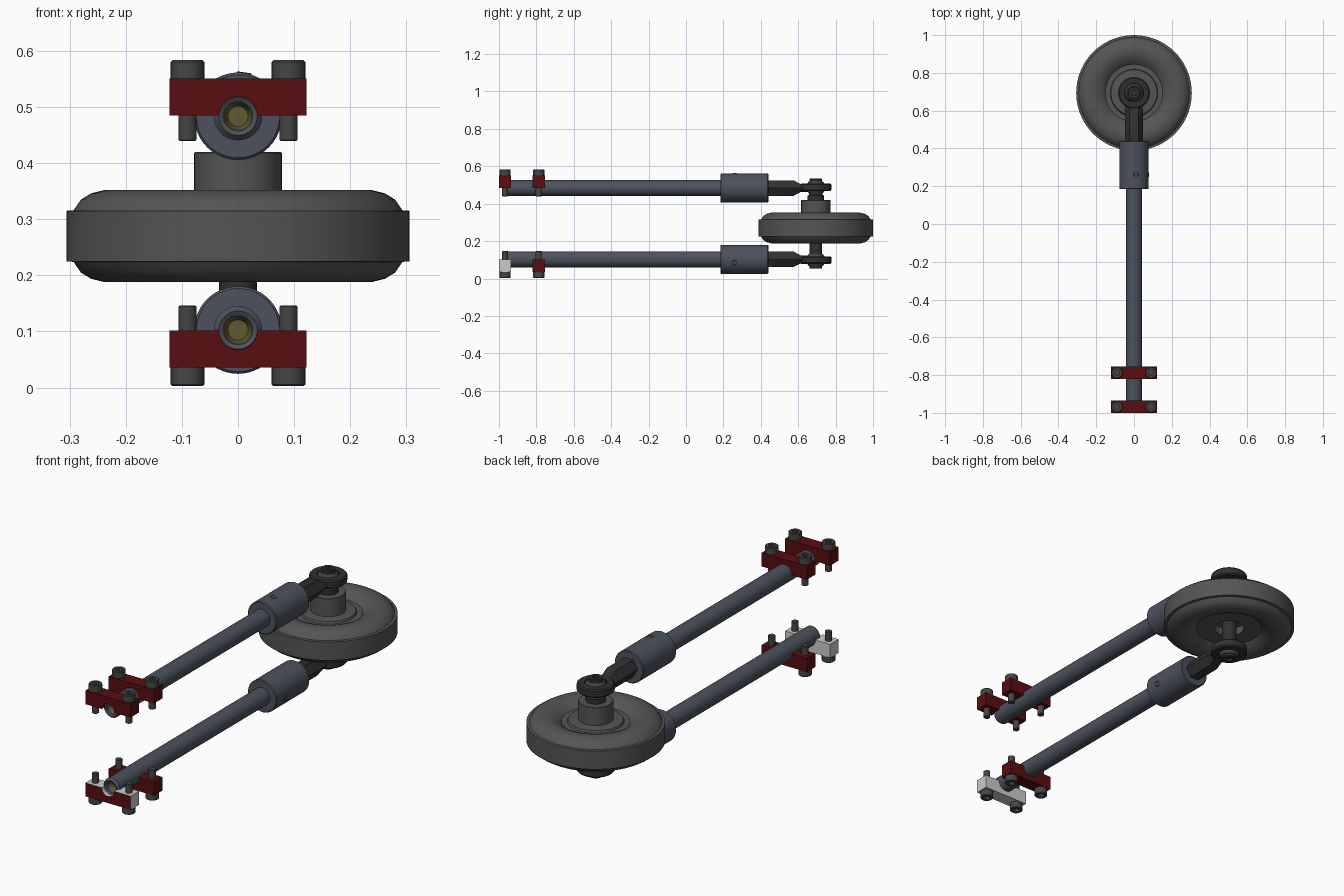
import bpy, bmesh
from math import pi, cos, sin, radians
from mathutils import Matrix

if "Cube" in bpy.data.objects:
    bpy.data.objects.remove(bpy.data.objects["Cube"])

T = Matrix.Translation
Y_AXIS = Matrix.Rotation(-pi / 2, 4, 'X')   # turns a z lathe axis into y


def material(name, r, g, b):
    m = bpy.data.materials.new(name)
    m.diffuse_color = (r, g, b, 1)
    m.use_nodes = True
    m.node_tree.nodes["Principled BSDF"].inputs["Base Color"].default_value = m.diffuse_color
    return m


STEEL = material("blue_steel", .072, .083, .11)
RED = material("red_clamp", .10, .004, .005)
RUBBER = material("dark_rubber", .09, .09, .09)
BLACK = material("black_metal", .03, .03, .03)
BOLT = material("bolt_metal", .06, .06, .06)
OLIVE = material("olive_plug", .12, .10, .03)


def finish(name, bm, mat, M):
    bmesh.ops.transform(bm, matrix=M, verts=bm.verts)
    bmesh.ops.recalc_face_normals(bm, faces=bm.faces)
    me = bpy.data.meshes.new(name)
    bm.to_mesh(me)
    bm.free()
    ob = bpy.data.objects.new(name, me)
    bpy.context.collection.objects.link(ob)
    if mat:
        me.materials.append(mat)
    bpy.ops.object.select_all(action='DESELECT')
    ob.select_set(True)
    bpy.context.view_layer.objects.active = ob
    bpy.ops.object.shade_smooth_by_angle(angle=radians(32))
    return ob


def lathe(name, profile, mat, M, n=36):
    """Profile of (radius, height[, True for a hexagonal ring]), revolved about z."""
    bm = bmesh.new()
    rings = []
    for p in profile:
        r, z, hexa = (*p, False)[:3]
        if r == 0:
            rings.append([bm.verts.new((0, 0, z))] * n)
            continue
        ring = []
        for i in range(n):
            a = 2 * pi * i / n
            k = cos(pi / 6) / cos(a % (pi / 3) - pi / 6) if hexa else 1
            ring.append(bm.verts.new((r * k * cos(a), r * k * sin(a), z)))
        rings.append(ring)
    for A, B in zip(rings, rings[1:]):
        for i in range(n):
            j = (i + 1) % n
            bm.faces.new(list(dict.fromkeys((A[i], A[j], B[j], B[i]))))
    return finish(name, bm, mat, M)


def clamp(name, y, M):
    """Half clamp block with a round notch for the rod."""
    pts = [(-.122, .067), (-.122, .001)]
    pts += [(-.034 * cos(pi * i / 16), .001 + .034 * sin(pi * i / 16)) for i in range(17)]
    pts += [(.122, .001), (.122, .067)]
    bm = bmesh.new()
    f = bm.faces.new([bm.verts.new((x, y, z)) for x, z in pts])
    ext = bmesh.ops.extrude_face_region(bm, geom=[f])["geom"]
    bmesh.ops.translate(bm, vec=(0, .065, 0), verts=[v for v in ext if isinstance(v, bmesh.types.BMVert)])
    return finish(name, bm, RED, M)


def shank(name, M):
    """Hexagonal rod-end shank tapering into the flat eye."""
    bm = bmesh.new()
    rings = []
    for y, sx, sz in [(.42, .048, .048), (.575, .048, .048), (.615, .046, .023), (.65, .046, .023)]:
        rings.append([bm.verts.new((sx * cos(i * pi / 3), y, sz * sin(i * pi / 3))) for i in range(6)])
    for A, B in zip(rings, rings[1:]):
        for i in range(6):
            bm.faces.new((A[i], A[i - 5], B[i - 5], B[i]))
    bm.faces.new(rings[0])
    bm.faces.new(rings[-1])
    return finish(name, bm, BLACK, M)


WY = .694   # axle position in y

for side, zc, turn in (("upper", .4835, 0), ("lower", .1025, pi)):
    M = T((0, 0, zc)) @ Matrix.Rotation(turn, 4, 'Y')
    # hollow rod, plug and collar
    lathe(side + "_rod", [(0, -.93), (.026, -.93), (.026, -.975), (.034, -.98), (.043, -.97),
                          (.043, .2), (0, .2)], STEEL, M @ Y_AXIS)
    lathe(side + "_rod_plug", [(0, -.935), (.018, -.935), (.0255, -.96)], OLIVE, M @ Y_AXIS)
    lathe(side + "_collar", [(0, .184), (.074, .184), (.078, .188), (.078, .436), (.074, .44), (0, .44)],
          STEEL, M @ Y_AXIS, 48)
    # set screw in the collar
    R = Matrix.Rotation(radians(8 if side == "upper" else 103), 4, 'Y')
    lathe(side + "_set_screw", [(0, .07), (.013, .079), (.013, .06)], BLACK,
          T((0, .26, zc)) @ R, 18)
    # rod end: shank, eye, ball and bolt
    shank(side + "_rod_end_shank", M)
    E = M @ T((0, WY, .004))
    lathe(side + "_rod_end_eye", [(.05, -.02), (.078, -.02), (.084, -.014), (.084, .014), (.078, .02),
                                  (.05, .02), (.05, -.02)], BLACK, E, 48)
    lathe(side + "_rod_end_ball", [(0, -.032), (.038, -.032), (.046, -.02), (.051, 0), (.046, .02),
                                   (.038, .032), (0, .032)], BOLT, E)
    lathe(side + "_axle_bolt", [(0, .03), (.033, .03), (.033, .043), (.03, .046), (.017, .046, True),
                                (.017, .034, True), (0, .034)], BLACK, E)
    # clamps and their socket bolts
    for row, y in (("front", -1), ("rear", -.82)):
        c = clamp(f"{side}_{row}_clamp", y, M)
        if (side, row) == ("lower", "front"):   # unpainted except its front face
            c.data.materials.append(None)
            for p in c.data.polygons:
                p.material_index = 0 if p.normal.y < -.9 else 1
            bare = material("bare_metal", .8, .8, .8)
            c.data.materials[1] = bare
        for x in (-.09, .09):
            lathe(f"{side}_{row}_clamp_bolt", [
                (0, -.044), (.014, -.044), (.016, -.042), (.016, .067), (.030, .067), (.030, .097),
                (.027, .100), (.016, .100, True), (.016, .082, True), (0, .082)],
                BOLT, M @ T((x, y + .0325, 0)), 24)

W = T((0, WY, 0))
# tyre with a raised tread band
lathe("tyre", [(.15, .316), (.16, .325), (.175, .337), (.2, .348), (.218, .3515), (.238, .352), (.262, .346),
               (.28, .335), (.293, .316), (.306, .315), (.306, .225), (.293, .224), (.28, .205),
               (.262, .194), (.238, .188), (.218, .1885), (.2, .192), (.175, .203), (.15, .224),
               (.15, .316)], RUBBER, W, 72)
# wheel hub, open underneath
lathe("wheel_hub", [(0, .42), (.076, .42), (.078, .418), (.078, .332), (.122, .328), (.126, .318),
                    (.152, .318), (.152, .222), (.07, .222), (.07, .26), (0, .26)], RUBBER, W, 48)
# axle spacers
lathe("lower_spacer", [(0, .125), (.034, .125), (.034, .265), (0, .265)], BLACK, W)
lathe("upper_spacer", [(0, .415), (.045, .415), (.045, .443), (.036, .447), (.036, .465), (0, .465)], BLACK, W)
